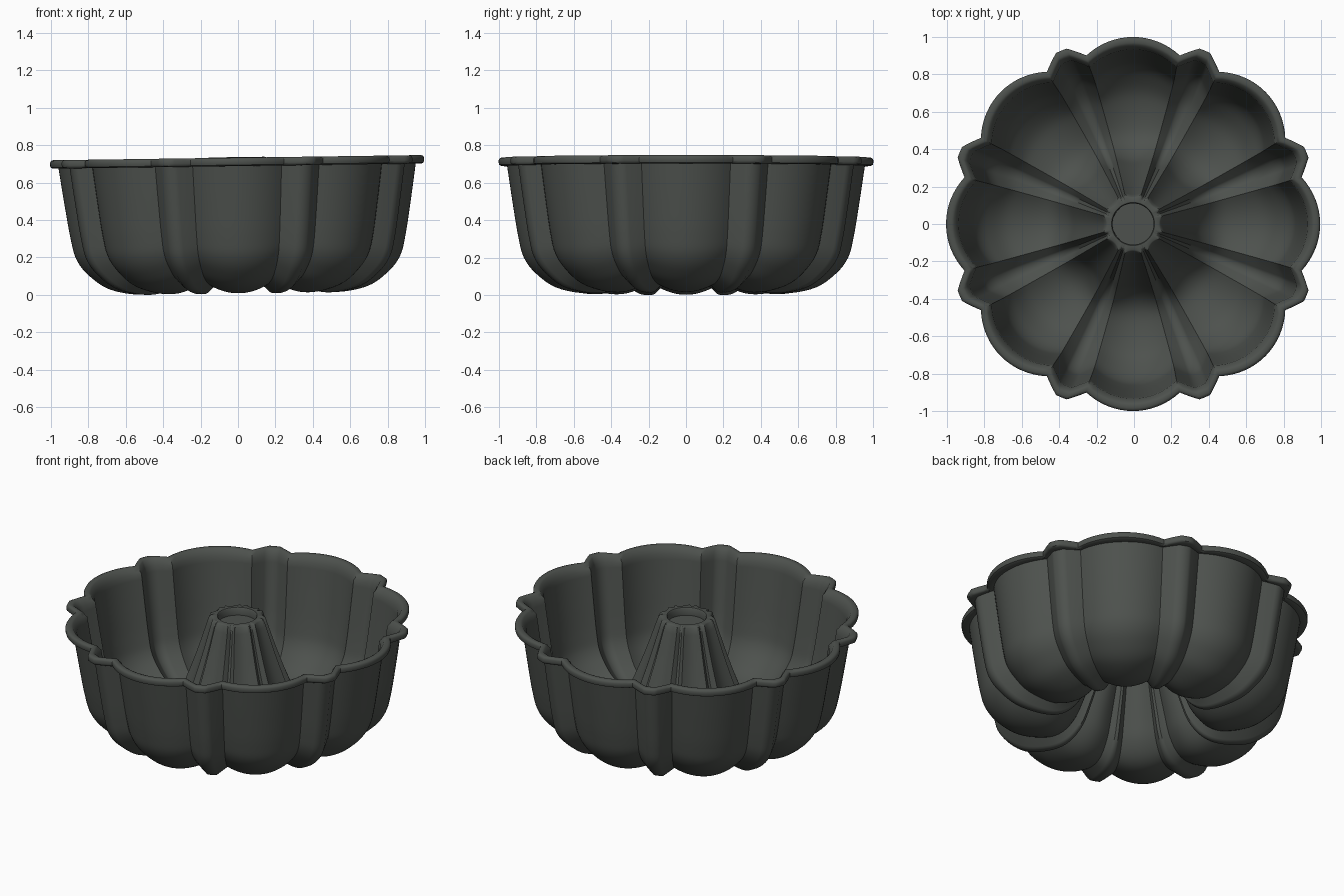
import bpy, bmesh
from math import cos, sin, radians
from mathutils import Vector, Matrix

if "Cube" in bpy.data.objects:
    bpy.data.objects.remove(bpy.data.objects["Cube"])

LOBES, NOTCH, WALL = 8, 15.5, 0.022

metal = bpy.data.materials.new("dark_grey_metal")
metal.use_nodes = True
metal.diffuse_color = (0.075, 0.083, 0.075, 1)
metal.node_tree.nodes["Principled BSDF"].inputs["Base Color"].default_value = metal.diffuse_color

# Underside profile through a lobe: radius, height, flute depth
PROFILE = [Vector(p) for p in (
    (.955, .70, .065), (.925, .50, .065), (.895, .32, .065), (.865, .21, .065),
    (.80, .125, .06), (.69, .05, .05), (.53, .02, .038), (.42, .045, .035),
    (.335, .13, .033), (.28, .26, .03), (.2, .49, .022), (.125, .735, .016))]


def smooth_curve(pts, steps=6):
    """Smooth curve through the profile points."""
    ext = [2 * pts[0] - pts[1]] + pts + [2 * pts[-1] - pts[-2]]
    out = []
    for a, b, c, d in zip(ext, ext[1:], ext[2:], ext[3:]):
        for k in range(steps):
            t = k / steps
            out.append(b + (c - a) * t / 2 + (2 * a - 5 * b + 4 * c - d) * t**2 / 2
                       + (3 * b - a - 3 * c + d) * t**3 / 2)
    return out + [pts[-1]]


# Angles around the pan, with flute fullness: 1 on lobes and ridges, 0 in notches
flutes = []
for i in range(LOBES):
    centre = i * 360 / LOBES
    for k in range(16):
        t = k / 8 - 1
        flutes.append((radians(centre + NOTCH * t), 1 - t * t))
    half = 180 / LOBES - NOTCH
    for u in (-1, -.8, -.6, -.4, -.25, 0, .25, .4, .6, .8):
        flutes.append((radians(centre + 180 / LOBES + half * u), min(1.05, (1 - abs(u)) / .72)))


def ring(r, z, depth=0, nr=1, nz=0, inset=0):
    """One fluted loop, pushed back along the profile normal."""
    pts = []
    for ang, full in flutes:
        push = depth * (1 - full) + inset
        rad = r - nr * push
        pts.append(Vector((rad * cos(ang), rad * sin(ang), z - nz * push)))
    return pts


curve = smooth_curve(PROFILE)


def surface(inset):
    """The fluted wall, floor and tube, moved into the cavity by the inset."""
    loops = []
    for i, p in enumerate(curve):
        d = curve[min(i + 1, len(curve) - 1)] - curve[max(i - 1, 0)]
        n = Vector((-d.y, d.x)).normalized()
        loops.append(ring(p.x, p.y, p.z, n.x, n.y, inset))
    return loops


# Underside, rolled rim, cavity, then the recessed top of the centre tube
underside = surface(0)[:-1]
cavity = surface(WALL)
rim = [ring(r, z, .065) for r, z in (
    (.985, .70), (.997, .706), (1, .716), (1, .732), (.995, .741),
    (.985, .745), (.968, .745), (.957, .74), (.945, .722))]
tube_top = [ring(.138, .748, .014, -1), ring(.115, .748), ring(.11, .742), ring(.11, .70)]
loops = underside[::-1] + rim + cavity + tube_top

bm = bmesh.new()
rows = [[bm.verts.new(p) for p in loop] for loop in loops]
count = len(flutes)
for low, high in zip(rows, rows[1:]):
    for j in range(count):
        k = (j + 1) % count
        bm.faces.new((low[j], low[k], high[k], high[j]))
bm.faces.new(rows[0][::-1])
bm.faces.new(rows[-1])
bmesh.ops.recalc_face_normals(bm, faces=bm.faces[:])

# Slight lean, then rest on the ground
bmesh.ops.rotate(bm, verts=bm.verts[:], cent=(0, 0, .37), matrix=Matrix.Rotation(-.014, 3, 'Y'))
lowest = min(v.co.z for v in bm.verts)
bmesh.ops.translate(bm, verts=bm.verts[:], vec=(0, 0, -lowest))

mesh = bpy.data.meshes.new("fluted_ring_pan")
bm.to_mesh(mesh)
bm.free()
mesh.materials.append(metal)
pan = bpy.data.objects.new("fluted_ring_pan", mesh)
bpy.context.collection.objects.link(pan)
bpy.context.view_layer.objects.active = pan
pan.select_set(True)
bpy.ops.object.shade_smooth_by_angle(angle=radians(45))
